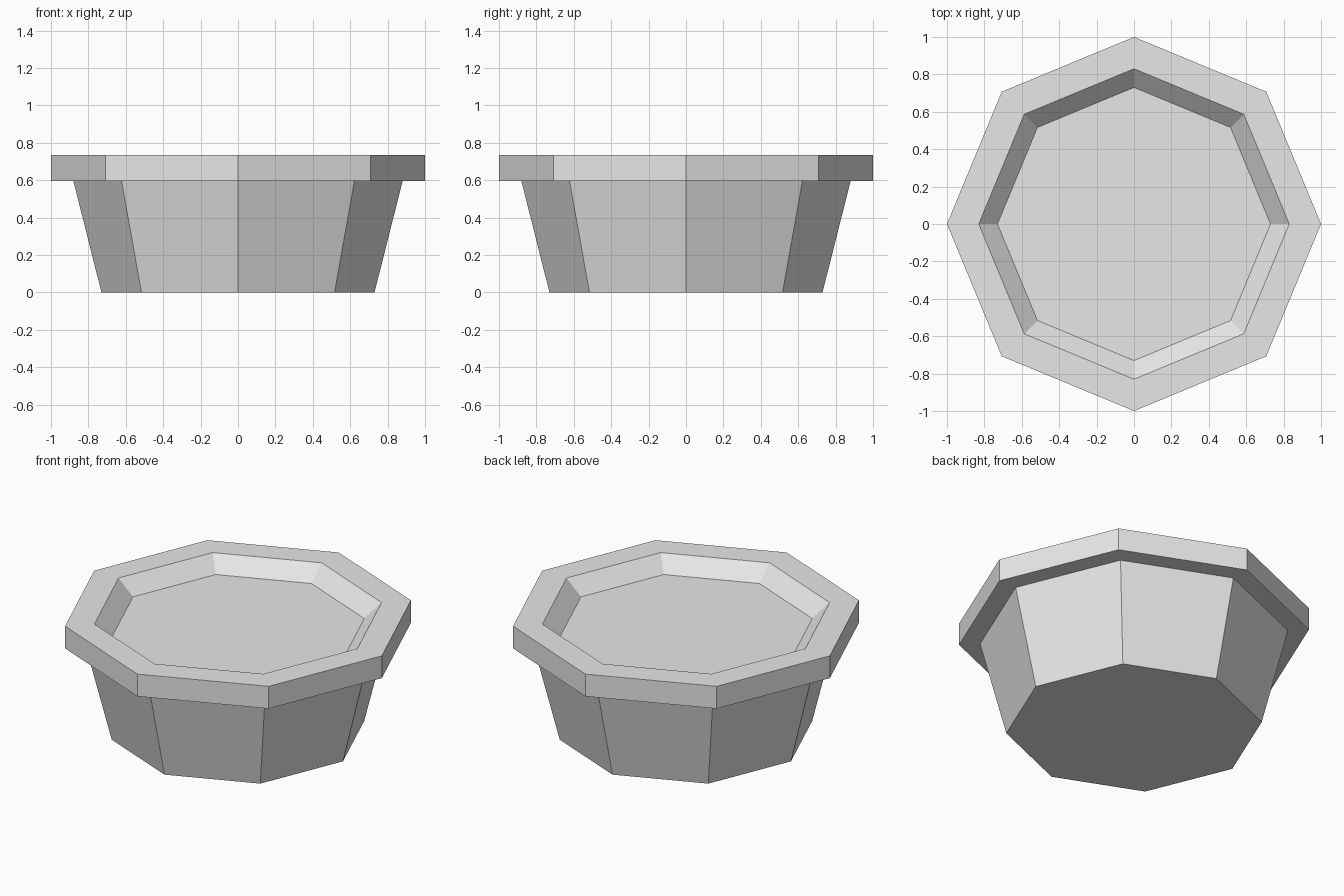
import bpy
import bmesh
from math import cos, sin, tau

SIDES = 8

cube = bpy.data.objects.get("Cube")
if cube:
    bpy.data.objects.remove(cube, do_unlink=True)

# Single plain grey
grey = bpy.data.materials.new("light_grey")
grey.use_nodes = True
colour = (0.8, 0.8, 0.8, 1)
grey.diffuse_color = colour
grey.node_tree.nodes["Principled BSDF"].inputs["Base Color"].default_value = colour


def lathe(name, profile, sides, material):
    """Loft (radius, height) rings into a closed faceted solid."""
    bm = bmesh.new()
    rings = [[bm.verts.new((r * cos(tau * i / sides), r * sin(tau * i / sides), z))
              for i in range(sides)] for r, z in profile]
    for low, high in zip(rings, rings[1:]):
        for i in range(sides):
            j = (i + 1) % sides
            bm.faces.new((low[i], low[j], high[j], high[i]))
    bm.faces.new(rings[0][::-1])
    bm.faces.new(rings[-1])
    bmesh.ops.recalc_face_normals(bm, faces=bm.faces)
    mesh = bpy.data.meshes.new(name)
    bm.to_mesh(mesh)
    bm.free()
    mesh.materials.append(material)
    obj = bpy.data.objects.new(name, mesh)
    bpy.context.collection.objects.link(obj)
    return obj


# Tapered pot with an overhanging rim and a shallow recessed floor
pot_profile = [
    (0.73, 0.0),     # base
    (0.88, 0.595),   # top of tapered wall
    (1.0, 0.595),    # rim underside
    (1.0, 0.735),    # rim top, outer
    (0.83, 0.735),   # rim top, inner
    (0.73, 0.643),   # recessed floor
]
lathe("octagonal_pot", pot_profile, SIDES, grey)
